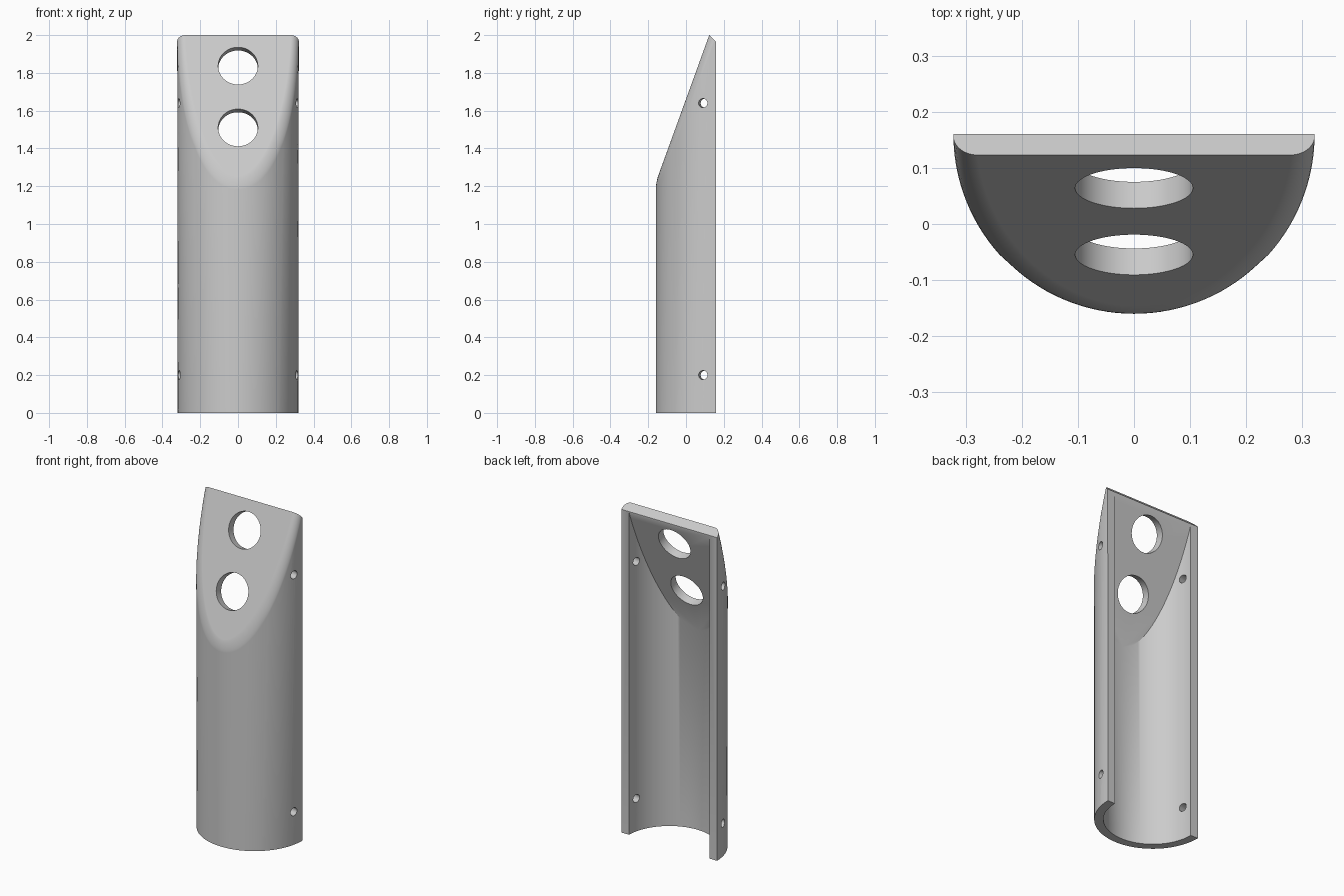
import bpy, bmesh, math
from mathutils import Vector, Matrix

default = bpy.data.objects.get("Cube")
if default:
    bpy.data.objects.remove(default, do_unlink=True)

RADIUS, WALL, BACK = 0.32, 0.05, 0.16
LOW = Vector((0, -0.16, 1.22))           # foot of the slanted face
TOP = Vector((0, 0.123, 2.0))            # front top edge
slope = (TOP - LOW).normalized()
normal = Vector((0, -slope.z, slope.y))  # outward from the slanted face

grey = bpy.data.materials.new("Light grey")
grey.use_nodes = True
grey.diffuse_color = (0.6, 0.6, 0.6, 1)
grey.node_tree.nodes["Principled BSDF"].inputs["Base Color"].default_value = (0.6, 0.6, 0.6, 1)


def make_object(name, bm):
    bmesh.ops.recalc_face_normals(bm, faces=bm.faces)
    mesh = bpy.data.meshes.new(name)
    bm.to_mesh(mesh)
    bm.free()
    mesh.materials.append(grey)
    obj = bpy.data.objects.new(name, mesh)
    bpy.context.collection.objects.link(obj)
    return obj


def slice_off(bm, point, direction):
    """Remove everything on the direction side of a plane and cap the cut."""
    geom = bm.verts[:] + bm.edges[:] + bm.faces[:]
    cut = bmesh.ops.bisect_plane(bm, geom=geom, plane_co=point, plane_no=direction,
                                 clear_outer=True, dist=1e-6)["geom_cut"]
    edges = [e for e in cut if isinstance(e, bmesh.types.BMEdge)]
    bmesh.ops.holes_fill(bm, edges=edges, sides=0)
    return edges


def slanted_cylinder(radius, bottom, point):
    bm = bmesh.new()
    bmesh.ops.create_cone(bm, cap_ends=True, segments=128, radius1=radius, radius2=radius,
                          depth=5, matrix=Matrix.Translation((0, BACK, bottom + 2.5)))
    return bm, slice_off(bm, point, normal)


def rod(name, centre, axis, radius, depth, segments):
    bm = bmesh.new()
    turn = axis.to_track_quat('Z', 'Y').to_matrix().to_4x4()
    bmesh.ops.create_cone(bm, cap_ends=True, segments=segments, radius1=radius, radius2=radius,
                          depth=depth, matrix=Matrix.Translation(centre) @ turn)
    return make_object(name, bm)


# Outer shell: slanted cylinder with a rounded rim, halved and trimmed at the top
bm, rim = slanted_cylinder(RADIUS, 0, LOW)
bmesh.ops.bevel(bm, geom=rim, offset=0.038, offset_type='OFFSET', segments=8,
                profile=0.5, affect='EDGES', clamp_overlap=False)
slice_off(bm, Vector((0, BACK, 0)), Vector((0, 1, 0)))
slice_off(bm, TOP, Vector((0, 1, 1)))
shell = make_object("half_tube_shell", bm)

# Hollow inside, parallel to the outer faces
bm, _ = slanted_cylinder(RADIUS - WALL, -1, LOW - normal * WALL)
cutters = [make_object("hollow_cutter", bm)]

# Two large holes square to the slanted face
for z in (1.51, 1.837):
    centre = LOW + slope * ((z - LOW.z) / slope.z)
    cutters.append(rod("large_hole_cutter", centre, normal, 0.105, 0.3, 64))

# Small screw holes pointing at the tube axis
angle = math.asin((BACK - 0.09) / RADIUS)
for z in (0.2, 1.64):
    for side in (-1, 1):
        axis = Vector((side * math.cos(angle), -math.sin(angle), 0))
        centre = Vector((0, BACK, z)) + axis * RADIUS
        cutters.append(rod("screw_hole_cutter", centre, axis, 0.024, 0.2, 32))

bpy.context.view_layer.objects.active = shell
shell.select_set(True)
for cutter in cutters:
    mod = shell.modifiers.new("cut", 'BOOLEAN')
    mod.operation = 'DIFFERENCE'
    mod.solver = 'EXACT'
    mod.object = cutter
    bpy.ops.object.modifier_apply(modifier=mod.name)
    bpy.data.objects.remove(cutter, do_unlink=True)

# Smooth curves, crisp edges, flat large faces
bpy.ops.object.shade_smooth_by_angle(angle=math.radians(30))
weighted = shell.modifiers.new("even_shading", 'WEIGHTED_NORMAL')
weighted.keep_sharp = True
